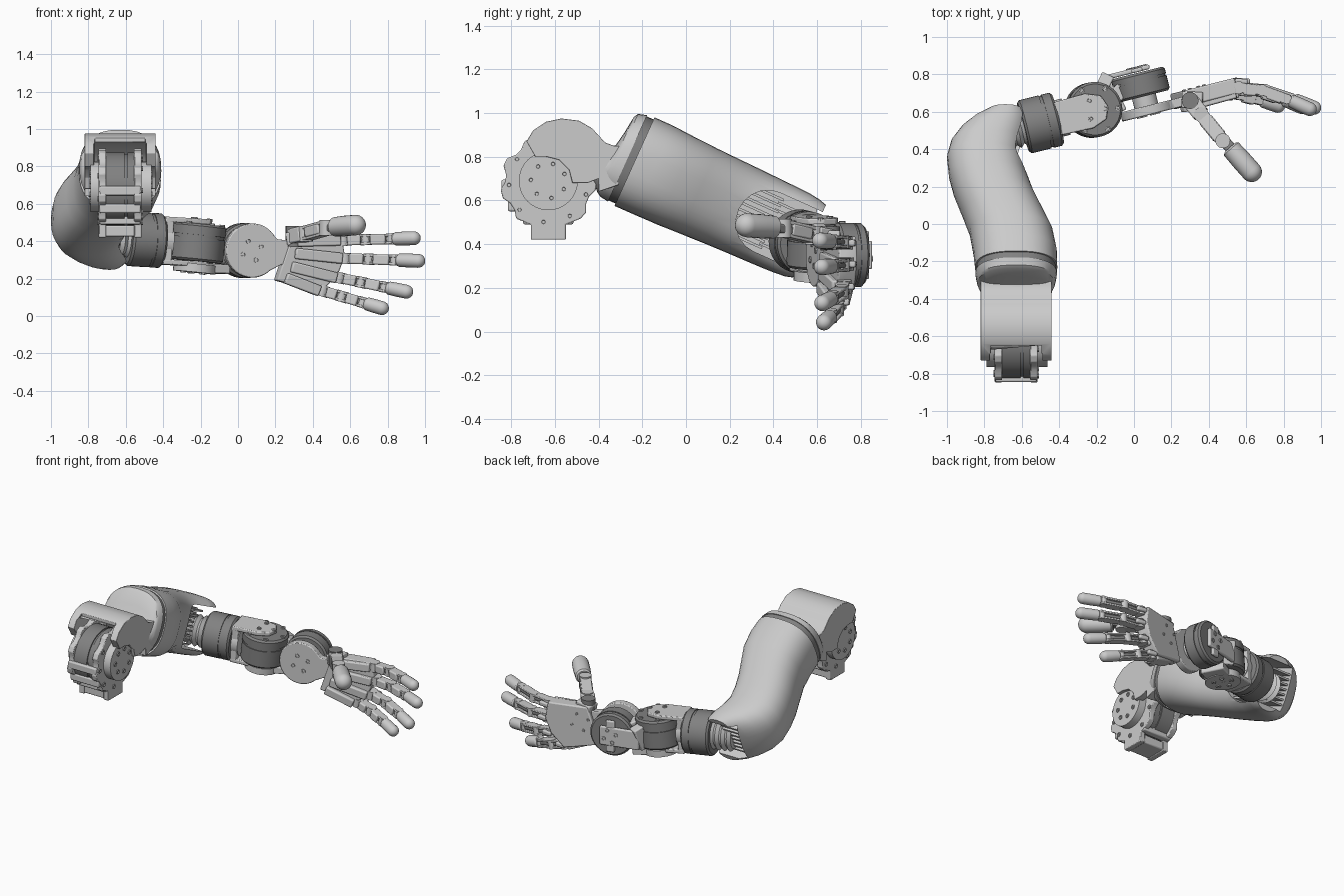
import bpy, bmesh
from math import sin, cos, pi, radians, copysign
from mathutils import Vector, Matrix

if "Cube" in bpy.data.objects:
    bpy.data.objects.remove(bpy.data.objects["Cube"])

DARK = bpy.data.materials.new("dark_grey")
DARK.diffuse_color = (0.22, 0.22, 0.22, 1)
DARK.use_nodes = True
DARK.node_tree.nodes["Principled BSDF"].inputs["Base Color"].default_value = DARK.diffuse_color


def make(name, verts, faces, M, bevel=0, dark=False):
    bm = bmesh.new()
    vs = [bm.verts.new(M @ Vector(v)) for v in verts]
    for f in faces:
        bm.faces.new([vs[i] for i in f])
    bmesh.ops.recalc_face_normals(bm, faces=bm.faces)
    me = bpy.data.meshes.new(name)
    bm.to_mesh(me)
    bm.free()
    ob = bpy.data.objects.new(name, me)
    bpy.context.collection.objects.link(ob)
    if dark:
        me.materials.append(DARK)
    if bevel:
        b = ob.modifiers.new("bevel", 'BEVEL')
        b.width, b.segments = bevel, 2
        b.limit_method = 'ANGLE'
    return ob


def frame(o, x, y):
    X = Vector(x).normalized()
    Z = X.cross(Vector(y)).normalized()
    Y = Z.cross(X)
    M = Matrix((X, Y, Z)).transposed().to_4x4()
    M.translation = Vector(o)
    return M


def axis_frame(o, ax):
    return Matrix.Translation(Vector(o)) @ Vector(ax).to_track_quat('Z', 'Y').to_matrix().to_4x4()


def loft(name, rings, M, **kw):
    n = len(rings[0])
    verts = [p for r in rings for p in r]
    faces = [(k*n+i, k*n+(i+1) % n, (k+1)*n+(i+1) % n, (k+1)*n+i)
             for k in range(len(rings)-1) for i in range(n)]
    faces += [tuple(range(n)), tuple(range(len(verts)-n, len(verts)))]
    return make(name, verts, faces, M, **kw)


def prism(name, pts, M, z0, z1, **kw):
    return loft(name, [[(u, v, z) for u, v in pts] for z in (z0, z1)], M, **kw)


def lathe(name, prof, M, n=32, **kw):
    return loft(name, [[(r*cos(2*pi*i/n), r*sin(2*pi*i/n), z) for i in range(n)]
                       for z, r in prof], M, **kw)


def cyl(name, o, ax, r, d, n=32, **kw):
    return lathe(name, [(-d/2, r), (d/2, r)], axis_frame(o, ax), n, **kw)


def motor(name, o, ax, r, d):
    h = d/2
    return lathe(name, [(-h, r*.92), (-h+.012, r), (h*.25, r), (h*.25, r*.96), (h*.4, r*.96),
                        (h*.4, r), (h-.012, r), (h, r*.92)], axis_frame(o, ax), 40, dark=True)


def link(name, p, q, w, h, side=(0, 0, 1), bevel=.008, **kw):
    # bar from p to q: w measured along side, h across it
    p, q = Vector(p), Vector(q)
    L = (q-p).length
    return prism(name, [(0, -w/2), (L, -w/2), (L, w/2), (0, w/2)], frame(p, q-p, side),
                 -h/2, h/2, bevel=bevel, **kw)


def pad(name, p, q, r):
    p, q = Vector(p), Vector(q)
    L = (q-p).length
    prof = [(0, r*.75), (.01, r*.95), (L*.5, r)] + \
           [(L+r*sin(a*pi/12), r*cos(a*pi/12)) for a in range(6)] + [(L+r*.995, r*.08)]
    return lathe(name, prof, axis_frame(p, q-p), 20)


def bolts(name, o, ax, ring, n, r=.015, phase=.4):
    M = axis_frame(o, ax)
    for i in range(n):
        a = phase+2*pi*i/n
        lathe(name, [(-.01, r), (.006, r), (.006, r*.6), (0, r*.5)],
              M @ Matrix.Translation((ring*cos(a), ring*sin(a), 0)), 10)


def cut(ob, cutter):
    cutter.hide_render = True
    b = ob.modifiers.new("cut", 'BOOLEAN')
    b.object, b.operation, b.solver = cutter, 'DIFFERENCE', 'EXACT'
    bpy.context.view_layer.objects.active = ob
    bpy.ops.object.modifier_apply(modifier=b.name)
    bpy.data.objects.remove(cutter)


def sections(rows, n=36, e=.8):
    out = []
    for s, t0, t1, x0, x1 in rows:
        ring = []
        for i in range(n):
            c, d = cos(2*pi*i/n), sin(2*pi*i/n)
            ring.append((s, (t0+t1)/2+(t1-t0)/2*copysign(abs(d)**e, d),
                         (x0+x1)/2+(x1-x0)/2*copysign(abs(c)**e, c)))
        out.append(ring)
    return out


# Shoulder motor with two toothed side plates and cross bars
SY, SZ, XC = -.63, .68, -.63
motor("shoulder_motor", (XC, SY, SZ), (1, 0, 0), .195, .19)
cyl("shoulder_hub", (-.625, SY, SZ+.01), (1, 0, 0), .135, .325)
plate = []
for k in range(29):
    a = radians(-48+276*k/28)
    r = .22 if k % 4 < 2 else .197
    plate.append((r*cos(a), r*sin(a)))
plate += [(-.08, -.19), (-.08, -.26), (.08, -.26), (.08, -.19)]
SIDE = frame((0, SY, SZ), (0, 1, 0), (0, 0, 1))
for x0, x1 in ((-.745, -.705), (-.555, -.515)):
    prism("shoulder_side_plate", plate, SIDE, x0, x1, bevel=.005)
for y, z, w, h in ((-.63, .455, .15, .06), (-.72, .515, .05, .05), (-.79, .575, .05, .05),
                   (-.825, .67, .04, .05), (-.54, .515, .05, .05)):
    link("shoulder_cross_bar", (-.74, y, z), (-.52, y, z), h, w)
for sx, x in ((1, -.4625), (-1, -.7875)):
    bolts("hub_bolt", (x, SY, SZ+.01), (sx, 0, 0), .08, 7)
for sx, x in ((1, -.515), (-1, -.745)):
    bolts("plate_bolt", (x, SY, SZ), (sx, 0, 0), .18, 9)

# Shoulder shroud, hollowed for the motor and notched at the front
shroud = prism("shoulder_shroud", [
    (-.73, .87), (-.70, .92), (-.64, .96), (-.57, .975), (-.49, .965), (-.43, .93), (-.37, .865),
    (-.33, .85), (-.25, .85), (-.31, .67), (-.40, .64), (-.40, .70), (-.45, .68), (-.52, .68),
    (-.535, .74), (-.58, .785), (-.64, .80), (-.69, .80)],
    frame((0, 0, 0), (0, 1, 0), (0, 0, 1)), -.82, -.44)
cut(shroud, cyl("cutter", (-.63, SY-.01, SZ), (1, 0, 0), .25, .28, 48))
cut(shroud, prism("cutter", [(-.2, 0), (-.02, 0), (-.02, .4), (-.2, .4)], SIDE, -.765, -.495))
bv = shroud.modifiers.new("bevel", 'BEVEL')
bv.width, bv.segments, bv.limit_method = .012, 2, 'ANGLE'

# Upper arm in its own tilted frame: length, height, world x
ARM = frame((0, -.24, .78), (0, .911, -.412), (0, .412, .911))
loft("neck_flare", sections([(-.15, -.16, .015, -.81, -.45), (-.105, -.185, .03, -.82, -.44),
                             (-.092, -.198, .10, -.825, -.435), (-.082, -.205, .185, -.835, -.425),
                             (-.07, -.212, .205, -.84, -.42), (-.03, -.217, .217, -.848, -.412)]), ARM)
loft("collar_ring", sections([(-.035, -.211, .211, -.842, -.418), (.025, -.211, .211, -.842, -.418)]),
     ARM, dark=True)
arm = loft("upper_arm_shell", sections([
    (.005, -.223, .222, -.85, -.41), (.1, -.222, .222, -.86, -.412), (.22, -.22, .215, -.88, -.435),
    (.33, -.215, .21, -.92, -.485), (.45, -.21, .207, -.965, -.54), (.55, -.207, .205, -.99, -.575),
    (.65, -.205, .202, -1., -.595), (.73, -.203, .20, -.98, -.58), (.80, -.20, .197, -.93, -.56),
    (.85, -.195, .19, -.87, -.555), (.885, -.185, .18, -.80, -.575)]), ARM)
slot = [(1.1, -.15), (1.1, .145)] + [(.67-.14*sin(pi*k/10), -.003+.147*cos(pi*k/10)) for k in range(11)]
cut(arm, prism("cutter", slot, ARM, -.82, -.2))
for x in (-.67, -.595):
    cyl("collar_screw", (x, -.03, .90), (0, .412, .911), .01, .04, 10, dark=True)

# Elbow fins and coupling bellows inside the slot
for k in range(9):
    t = -.12+.03*k
    prism("elbow_fin", [(.52, t-.006), (.70, t-.006), (.70, t+.006), (.52, t+.006)], ARM, -.83, -.63)
for k in range(7):
    t = -.105+.034*k
    prism("elbow_end_fin", [(.68, t-.006), (.855, t-.006), (.855, t+.006), (.68, t+.006)], ARM, -.83, -.68)
D = Vector((.965, .24, -.06)).normalized()
E = Vector((-.5, .54, .408))
lathe("elbow_bellows", [(-.23+.02*k, .105 if k % 2 else .085) for k in range(8)], axis_frame(E, D))
motor("forearm_roll_motor", E, D, .146, .19)
cyl("forearm_coupling", E+D*.11, D, .10, .06)

# Forearm motor with upright axis, held in a fork
W = Vector((-.218, .61, .392))
N2 = Vector((.1, .02, 1)).normalized()
motor("wrist_pitch_motor", W, N2, .148, .2)
F = frame(W, D, (-.24, .97, 0))
fork = [(-.2, -.09), (-.03, -.095), (.05, -.065), (.075, 0), (.05, .065), (-.03, .095), (-.2, .09)]
prism("fork_top", fork, F, .1, .128, bevel=.006)
prism("fork_bottom", fork, F, -.128, -.1, bevel=.006)
prism("fork_back", [(-.205, -.09), (-.155, -.09), (-.155, .09), (-.205, .09)], F, -.12, .12, bevel=.008)
cyl("pitch_cap", W-N2*.137, N2, .115, .045)
link("wrist_lower_arm", W-N2*.137, (-.075, .685, .25), .16, .05, side=(-.5, .87, 0))
bolts("pitch_bolt", W+N2*.128, N2, .055, 3)
bolts("pitch_edge_bolt", W+N2*.102, N2, .125, 6)
bolts("pitch_bolt", W-N2*.16, -N2, .06, 5)

# Wrist motor facing the palm, with rear arm
N3 = Vector((-.245, .97, 0)).normalized()
H = Vector((.97, .245, 0)).normalized()
R = Vector((.035, .745, .35))
motor("wrist_yaw_motor", R, N3, .147, .13)
link("wrist_rear_arm", R+N3*.082-H*.2, R+N3*.082+H*.07, .13, .025)
link("wrist_rear_cross", R+N3*.08+Vector((0, 0, -.11)), R+N3*.08+Vector((0, 0, .11)), .06, .022, side=H)
link("wrist_arm_root", (-.19, .69, .385), R+N3*.075-H*.17, .16, .07)
link("wrist_bridge", (-.13, .65, .385), R-H*.1, .17, .08)
bolts("wrist_bolt", R+N3*.094, N3, .045, 4)
P = Vector((.072, .607, .35))
cyl("wrist_spacer", P+N3*.05, N3, .065, .09)
cyl("palm_disc", P, N3, .145, .05, 40, bevel=.006)
bolts("palm_disc_bolt", P-N3*.025, -N3, .055, 4)

# Palm
HF = frame(P, H, (0, 0, 1))
prism("palm_web", [(0, .143), (.08, .115), (.14, .06), (.19, .055), (.26, .09), (.24, -.1),
                   (.16, -.075), (.08, -.115), (0, -.143)], HF, -.025, .025, bevel=.005)
prism("palm_plate", [(.22, .09), (.49, .085), (.51, -.03), (.47, -.13), (.38, -.22), (.135, -.16)],
      HF, -.055, .03, bevel=.008)
bolts("palm_screw", P+H*.27-Vector((0, 0, .02))+N3*.055, N3, .06, 4, .01)

# Four fingers: palm root, knuckle and tip as (x, z), curl depth
FINGERS = [("index", (.31, .40), (.56, .405), (.94, .416), .115),
           ("middle", (.30, .335), (.57, .308), (.964, .295), .11),
           ("ring", (.28, .265), (.54, .205), (.90, .130), .10),
           ("little", (.25, .205), (.45, .135), (.77, .042), .07)]
for nm, root, kn, tip, curl in FINGERS:
    y0 = P.y+(root[0]-P.x)*.25
    y1 = P.y+(kn[0]-P.x)*.25
    pts = []
    for f, dy in ((0, 0), (.33, .11), (.68, .53), (1, 1)):
        pts.append(Vector((kn[0]+(tip[0]-kn[0])*f, y1-dy*curl, kn[1]+(tip[1]-kn[1])*f)))
    side = Vector((-(tip[1]-kn[1]), 0, tip[0]-kn[0])).normalized()
    link(nm+"_metacarpal", (root[0], y0-.012, root[1]), pts[0]+Vector((-.02, -.012, 0)), .058, .09, side)
    for k in range(2):
        a, b = pts[k], pts[k+1]
        d = (b-a).normalized()
        link(nm+"_core", a, b, .024, .04, side, dark=True)
        for s in (-1, 1):
            link(nm+"_side_plate", a-d*.012+side*s*.021, b+d*.012+side*s*.021, .014, .054, side, .004)
        link(nm+"_front_pad", a+d*.025-Vector((0, .018, 0)), b-d*.03-Vector((0, .018, 0)), .056, .036, side)
    for k in range(3):
        cyl(nm+"_joint", pts[k], side, .034-.004*k, .06, 16)
    link(nm+"_tendon_lug", pts[0]+Vector((-.02, .035, 0)), pts[0]+Vector((.05, .03, 0)), .03, .03, side)
    pad(nm+"_fingertip", pts[2]+(pts[3]-pts[2])*.12, pts[3], .037)

# Thumb
T = [Vector(p) for p in ((.30, .66, .425), (.36, .585, .44), (.475, .445, .472), (.53, .39, .478), (.637, .27, .487))]
link("thumb_mount", (.26, .665, .41), (.37, .66, .43), .07, .09)
link("thumb_base", T[0], T[1], .08, .09)
cyl("thumb_swivel", T[0], (0, 0, 1), .045, .11, 20, dark=True)
up = Vector((0, 0, 1))
link("thumb_core", T[1], T[3], .04, .06, dark=True)
for s in (-1, 1):
    link("thumb_side_plate", T[1]+up*s*.03, T[2]+up*s*.03, .018, .072, up, .005)
link("thumb_pad", T[1]+(T[2]-T[1])*.2, T[2]-(T[2]-T[1])*.15, .055, .08)
for p in T[1:3]:
    cyl("thumb_joint", p, up, .04, .085, 18)
pad("thumb_tip", T[3]-(T[4]-T[3])*.15, T[4]-(T[4]-T[3]).normalized()*.012, .055)

# Smooth shading with sharp edges kept
bpy.ops.object.select_all(action='SELECT')
bpy.context.view_layer.objects.active = arm
bpy.ops.object.shade_smooth_by_angle(angle=radians(32))
